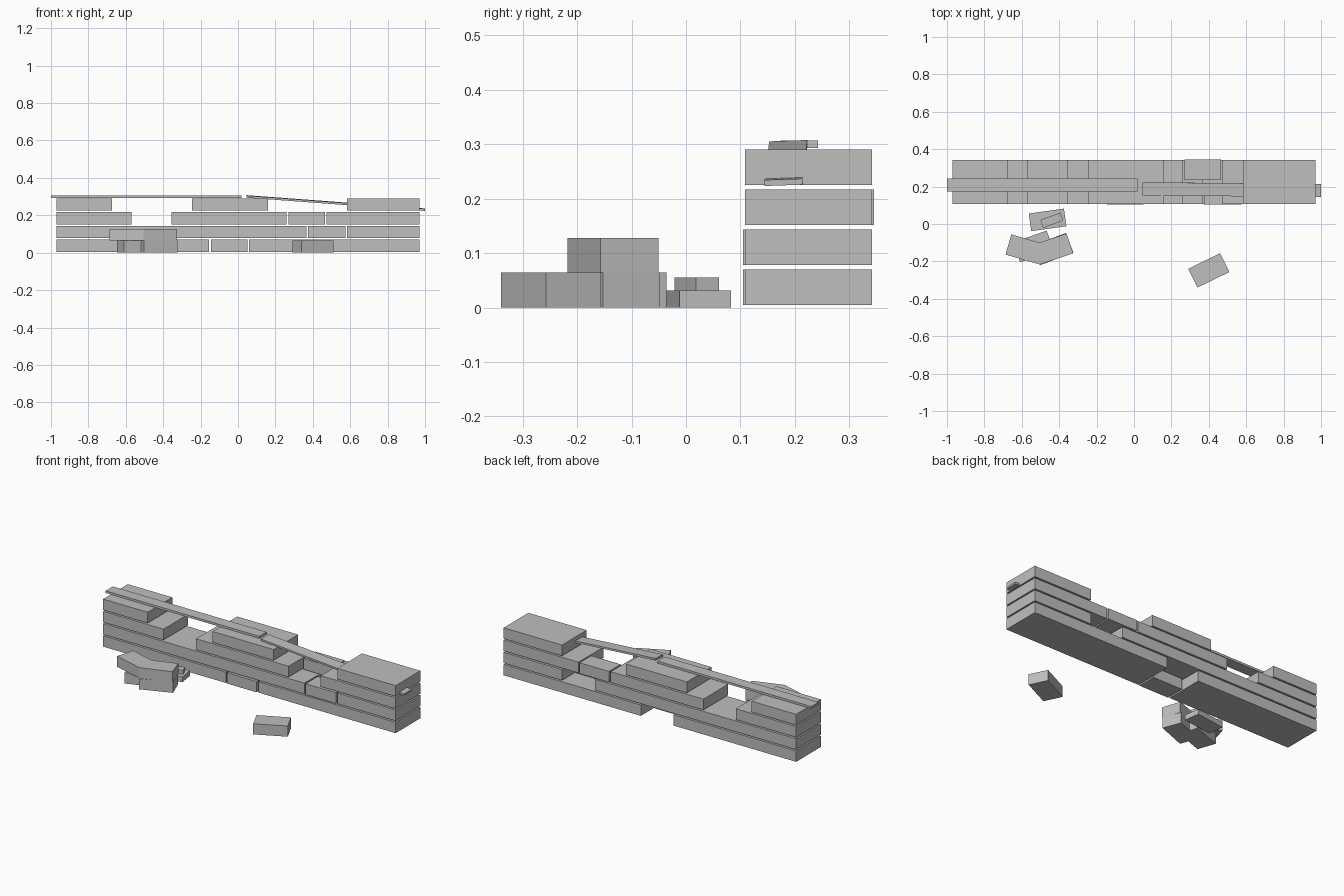
import bpy
import math
from mathutils import Vector

cube = bpy.data.objects.get("Cube")
if cube:
    bpy.data.objects.remove(cube, do_unlink=True)

# Single stone colour
stone = bpy.data.materials.new("grey_stone")
stone.use_nodes = True
GREY = (0.52, 0.52, 0.52, 1)
stone.diffuse_color = GREY
stone.node_tree.nodes["Principled BSDF"].inputs["Base Color"].default_value = GREY


def box(name, center, size, rotation=(0, 0, 0)):
    bpy.ops.mesh.primitive_cube_add(size=1, location=center, rotation=rotation)
    ob = bpy.context.object
    ob.name = name
    ob.scale = size
    bpy.ops.object.transform_apply(location=False, rotation=False, scale=True)
    ob.data.materials.append(stone)
    return ob


# Wall courses: (start x, end x, depth span)
FULL, FRONT, BACK = (0.108, 0.342), (0.105, 0.22), (0.235, 0.345)
courses = [
    [(-0.97, -0.155, FULL), (-0.145, 0.05, FRONT), (0.06, 0.97, FULL)],
    [(-0.97, 0.365, FULL), (0.375, 0.575, FRONT), (0.583, 0.97, FULL)],
    [(-0.97, -0.57, FULL), (-0.355, 0.26, FULL), (0.27, 0.465, BACK), (0.473, 0.97, FULL)],
    [(-0.97, -0.675, FULL), (-0.245, 0.16, FULL), (0.583, 0.97, FULL)],
]
HEIGHT, PITCH = 0.065, 0.0733
for row, blocks in enumerate(courses):
    z = 0.005 + row * PITCH + HEIGHT / 2
    for x0, x1, (y0, y1) in blocks:
        box(f"wall_block_row_{row + 1}", ((x0 + x1) / 2, (y0 + y1) / 2, z),
            (x1 - x0, y1 - y0, HEIGHT))

# Planks: one level, one fallen through the gap
box("level_plank", (-0.49, 0.208, 0.3), (1.02, 0.068, 0.013))
a, b = Vector((0.045, 0.188, 0.301)), Vector((1.0, 0.179, 0.23))
d = b - a
box("sloping_plank", (a + b) / 2, (d.length, 0.07, 0.011),
    (math.radians(2), math.atan2(-d.z, d.x), math.atan2(d.y, d.x)))

# Fallen bricks: name, x, y, base z, size, turn in degrees
BRICK = (0.19, 0.112, 0.064)
fallen = [
    ("pile_lower_left_brick", -0.538, -0.12, 0, BRICK, 19.5),
    ("pile_lower_right_brick", -0.433, -0.134, 0, BRICK, 21),
    ("pile_upper_left_brick", -0.58, -0.136, 0.064, BRICK, -16),
    ("pile_upper_right_brick", -0.433, -0.134, 0.064, BRICK, 18.5),
    ("loose_brick", 0.4, -0.248, 0, BRICK, 26),
    ("thin_slab", -0.462, 0.022, 0, (0.19, 0.095, 0.031), 8),
    ("small_chip", -0.44, 0.02, 0.031, (0.115, 0.045, 0.024), 20),
]
for name, x, y, base, size, turn in fallen:
    box(name, (x, y, base + size[2] / 2), size, (0, 0, math.radians(turn)))
